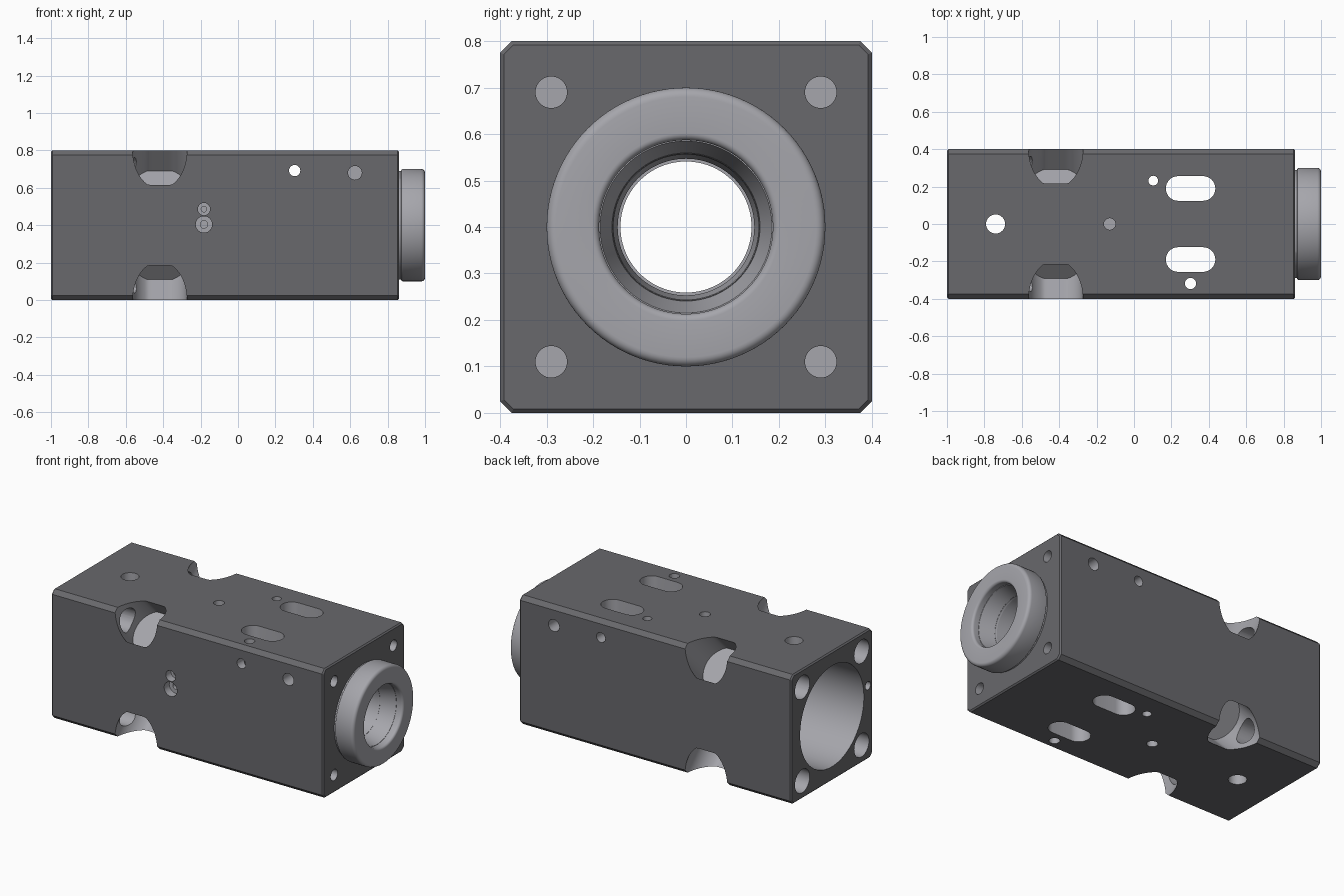
import bpy, bmesh
from math import pi, cos, sin, radians
from mathutils import Vector

if "Cube" in bpy.data.objects:
    bpy.data.objects.remove(bpy.data.objects["Cube"])

MID = 0.4           # height of the bore axis
END = 0.862         # right end of the block


def material(name, v):
    m = bpy.data.materials.new(name)
    m.diffuse_color = (v, v, v * 1.08, 1)
    m.use_nodes = True
    m.node_tree.nodes["Principled BSDF"].inputs["Base Color"].default_value = m.diffuse_color
    return m


dark = material("dark_finish", 0.14)
bare = material("bare_metal", 0.38)


def to_object(bm, name, mat):
    bmesh.ops.recalc_face_normals(bm, faces=bm.faces)
    me = bpy.data.meshes.new(name)
    bm.to_mesh(me)
    bm.free()
    me.materials.append(mat)
    ob = bpy.data.objects.new(name, me)
    bpy.context.collection.objects.link(ob)
    return ob


def lathe(name, profile, ring=False, n=96):
    """Spin (x, radius) points round the bore axis; ring joins last to first."""
    bm = bmesh.new()
    loops = [[bm.verts.new((x, r * cos(2 * pi * i / n), MID + r * sin(2 * pi * i / n)))
              for i in range(n)] for x, r in profile]
    pairs = list(zip(loops, loops[1:]))
    if ring:
        pairs.append((loops[-1], loops[0]))
    for a, b in pairs:
        for i in range(n):
            j = (i + 1) % n
            bm.faces.new((a[i], a[j], b[j], b[i]))
    if not ring:
        bm.faces.new(loops[0])
        bm.faces.new(loops[-1])
    return to_object(bm, name, bare)


def rod(name, a, b, r, n=40, flat=None):
    """Cylinder from a to b, optionally flattened on two sides."""
    a, b = Vector(a), Vector(b)
    bm = bmesh.new()
    bmesh.ops.create_cone(bm, cap_ends=True, segments=n, radius1=r, radius2=r,
                          depth=(b - a).length)
    if flat:
        for v in bm.verts:
            v.co.y = max(-flat, min(flat, v.co.y))
    m = (b - a).to_track_quat('Z', 'Y').to_matrix().to_4x4()
    m.translation = (a + b) / 2
    bmesh.ops.transform(bm, matrix=m, verts=bm.verts)
    return to_object(bm, name, bare)


def slot(name, x0, x1, y, r, n=16):
    """Tall round-ended prism through the block."""
    pts = [(x1 - r + r * cos(t), y + r * sin(t))
           for t in (-pi / 2 + pi * i / n for i in range(n + 1))]
    pts += [(x0 + r + r * cos(t), y + r * sin(t))
            for t in (pi / 2 + pi * i / n for i in range(n + 1))]
    bm = bmesh.new()
    f = bm.faces.new([bm.verts.new((px, py, -0.1)) for px, py in pts])
    ext = bmesh.ops.extrude_face_region(bm, geom=[f])["geom"]
    bmesh.ops.translate(bm, vec=(0, 0, 1),
                        verts=[v for v in ext if isinstance(v, bmesh.types.BMVert)])
    return to_object(bm, name, bare)


# Block with chamfered long edges and finely broken end edges
bm = bmesh.new()
bmesh.ops.create_cube(bm, size=1)
for v in bm.verts:
    v.co = (-1 if v.co.x < 0 else END, v.co.y * 0.8, v.co.z * 0.8 + MID)
long_edges = [e for e in bm.edges if abs(e.verts[0].co.x - e.verts[1].co.x) > 1]
bmesh.ops.bevel(bm, geom=long_edges, offset=0.025, segments=1, affect='EDGES')
end_edges = [e for e in bm.edges if abs(e.verts[0].co.x - e.verts[1].co.x) < 0.01]
bmesh.ops.bevel(bm, geom=end_edges, offset=0.008, segments=1, affect='EDGES')
block = to_object(bm, "block", dark)
block.data.materials.append(bare)

# Stepped main bore
cuts = [lathe("bore_cut", [(-1.05, 0.312), (-0.62, 0.312), (-0.62, 0.22), (0.55, 0.22),
                           (0.55, 0.141), (0.70, 0.141), (0.70, 0.165), (0.73, 0.165),
                           (0.73, 0.147), (0.92, 0.163)])]

# Corner pockets, bolt holes and end screw holes
s = 0.5 ** 0.5
for sy in (-1, 1):
    for sz in (-1, 1):
        d = Vector((0, sy * s, sz * s))
        corner = Vector((-0.418, sy * 0.4, MID + sz * 0.4))
        cuts.append(rod("pocket_cut", corner - d * 0.284, corner + d * 0.15, 0.145, 64, 0.13))
        y, z = sy * 0.29, MID + sz * 0.29
        cuts.append(rod("bolt_cut", (-1.05, y, z), (-0.45, y, z), 0.072))
        cuts.append(rod("screw_cut", (0.72, y, z), (0.95, y, z), 0.034))
    # Blind side holes near the right end
    cuts.append(rod("side_cut", (0.625, sy * 0.45, 0.68), (0.625, sy * 0.3, 0.68), 0.037))
    # Long slots through top and bottom
    cuts.append(slot("slot_cut", 0.17, 0.435, sy * 0.19, 0.066))

# Vertical through holes, cross hole and blind centre holes
for x, y, r in ((-0.74, 0, 0.051), (0.103, 0.232, 0.026), (0.302, -0.318, 0.03)):
    cuts.append(rod("through_cut", (x, y, -0.1), (x, y, 0.9), r))
cuts.append(rod("cross_cut", (0.303, -0.5, 0.692), (0.303, 0.5, 0.692), 0.03))
for z0, z1 in ((-0.1, 0.1), (0.7, 0.9)):
    cuts.append(rod("centre_cut", (-0.13, 0, z0), (-0.13, 0, z1), 0.031))

# Stepped port holes on the front, and the passage from the left end
for z, r in ((0.404, 0.044), (0.486, 0.033)):
    cuts.append(rod("port_cut", (-0.182, -0.45, z), (-0.182, -0.35, z), r))
    cuts.append(rod("port_core_cut", (-0.182, -0.45, z), (-0.182, -0.27, z), r * 0.45))
cuts.append(rod("passage_cut", (-1.05, -0.352, 0.455), (-0.8, -0.352, 0.455), 0.025))

bpy.context.view_layer.objects.active = block
for c in cuts:
    c.hide_render = True
    mod = block.modifiers.new(c.name, 'BOOLEAN')
    mod.operation, mod.solver, mod.object = 'DIFFERENCE', 'EXACT', c
    mod.material_mode = 'TRANSFER'
    bpy.ops.object.modifier_apply(modifier=mod.name)
    bpy.data.objects.remove(c)


# Round collar with a narrow neck and softened rims
def arc(cx, cr, rad, a0, a1, n=6):
    return [(cx + rad * cos(radians(a0 + (a1 - a0) * i / n)),
             cr + rad * sin(radians(a0 + (a1 - a0) * i / n))) for i in range(n + 1)]


collar = lathe("collar", [(0.85, 0.156), (0.85, 0.29), (0.872, 0.29)]
               + arc(0.882, 0.29, 0.01, 180, 90, 3) + arc(0.98, 0.28, 0.02, 90, 0)
               + arc(0.985, 0.202, 0.015, 0, -90) + [(0.955, 0.187), (0.955, 0.185)], ring=True)

for ob in (block, collar):
    bpy.ops.object.select_all(action='DESELECT')
    ob.select_set(True)
    bpy.context.view_layer.objects.active = ob
    bpy.ops.object.shade_smooth_by_angle(angle=radians(30))
